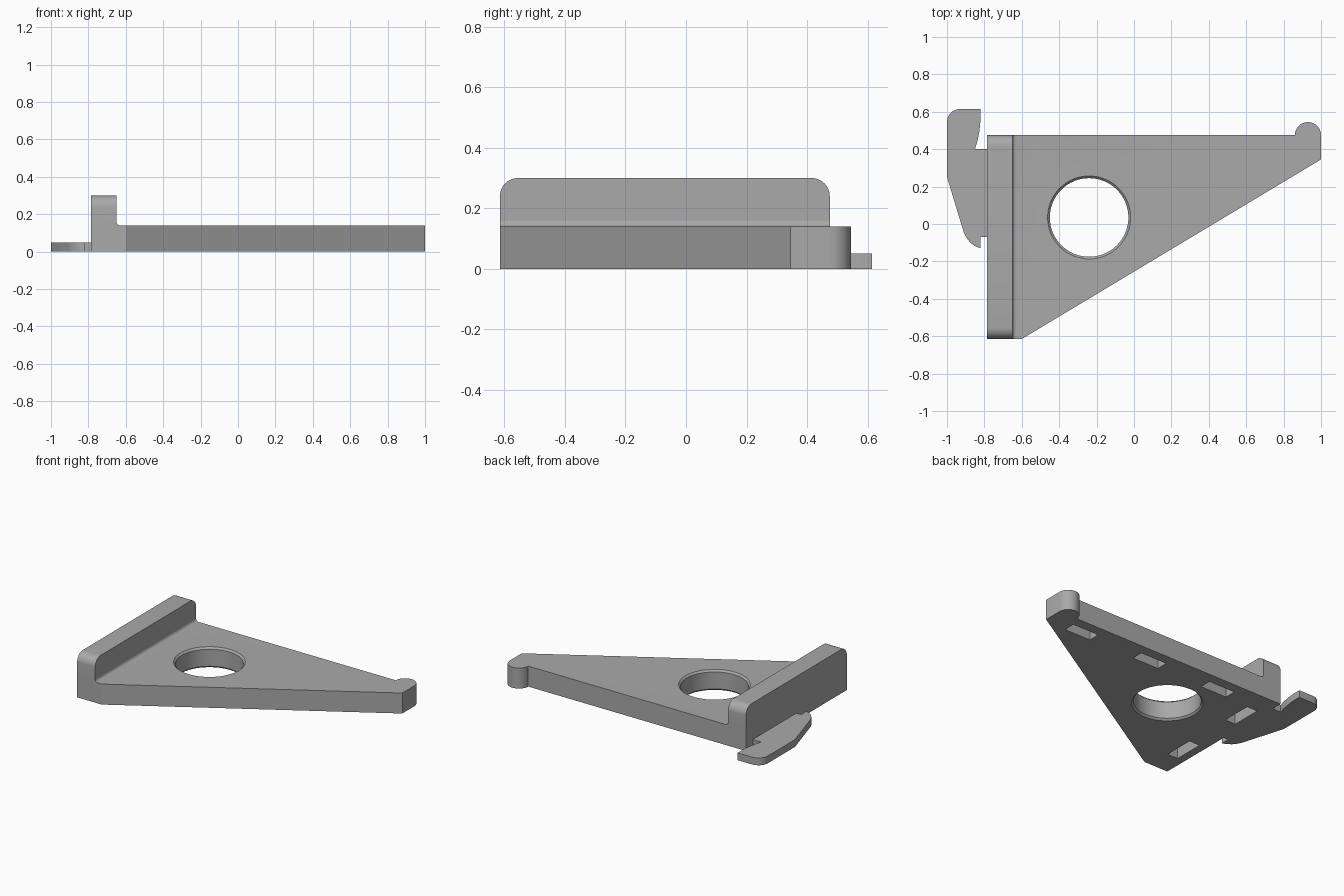
import bpy, bmesh, math
from mathutils import Vector

cube = bpy.data.objects.get("Cube")
if cube:
    bpy.data.objects.remove(cube, do_unlink=True)

grey = bpy.data.materials.new("plain grey")
grey.use_nodes = True
COLOUR = (0.4, 0.4, 0.4, 1)
grey.diffuse_color = COLOUR
grey.node_tree.nodes["Principled BSDF"].inputs["Base Color"].default_value = COLOUR


def make(name, bm):
    bmesh.ops.recalc_face_normals(bm, faces=bm.faces)
    mesh = bpy.data.meshes.new(name)
    bm.to_mesh(mesh)
    bm.free()
    mesh.materials.append(grey)
    ob = bpy.data.objects.new(name, mesh)
    bpy.context.collection.objects.link(ob)
    return ob


def prism(name, points, sweep):
    """Extrude a closed 3D outline along a vector."""
    bm = bmesh.new()
    face = bm.faces.new([bm.verts.new(p) for p in points])
    out = bmesh.ops.extrude_face_region(bm, geom=[face])
    moved = [v for v in out["geom"] if isinstance(v, bmesh.types.BMVert)]
    bmesh.ops.translate(bm, verts=moved, vec=Vector(sweep))
    return make(name, bm)


def arc(cx, cy, r, start, end, n=8):
    """Points along an arc, angles in degrees."""
    angles = [math.radians(start + (end - start) * i / n) for i in range(n + 1)]
    return [(cx + r * math.cos(a), cy + r * math.sin(a)) for a in angles]


def box(name, x, y, w, d, z, h):
    corners = [(-w, -d), (w, -d), (w, d), (-w, d)]
    return prism(name, [(x + a / 2, y + b / 2, z) for a, b in corners], (0, 0, h))


def cut_or_join(target, other, operation):
    """Apply a boolean and discard the helper."""
    mod = target.modifiers.new("boolean", "BOOLEAN")
    mod.operation, mod.solver, mod.object = operation, "EXACT", other
    graph = bpy.context.evaluated_depsgraph_get()
    mesh = bpy.data.meshes.new_from_object(target.evaluated_get(graph))
    target.modifiers.clear()
    target.data = mesh
    bpy.data.objects.remove(other, do_unlink=True)


LEFT, INNER, FRONT, BACK = -0.785, -0.65, -0.615, 0.475
THICK, TOP = 0.14, 0.3

# Triangular plate with the rounded knob at its tip
outline = [(LEFT, FRONT), (-0.6, FRONT), (1, 0.345)]
outline += arc(0.93, BACK, 0.07, 0, 180, 16) + [(LEFT, BACK)]
plate = prism("bracket_plate", [(x, y, 0) for x, y in outline], (0, 0, THICK))

# Upright wall with rounded ends
r = 0.06
side = [(FRONT, 0), (BACK, 0)]
side += arc(BACK - r, TOP - r, r, 0, 90) + arc(FRONT + r, TOP - r, r, 90, 180)
wall = prism("wall", [(LEFT, y, z) for y, z in side], (INNER - LEFT, 0, 0))
cut_or_join(plate, wall, "UNION")

# Fillet where the wall meets the plate
f = 0.02
curve = arc(INNER + f, THICK + f, f, 180, 270, 6)
section = curve + [(INNER + f, THICK - f), (INNER - f, THICK - f), (INNER - f, THICK + f)]
fillet = prism("fillet", [(x, FRONT, z) for x, z in section], (0, BACK - FRONT, 0))
cut_or_join(plate, fillet, "UNION")

# Round hole, chamfered at both rims
bm = bmesh.new()
rings = []
for z, radius in ((-0.02, 0.242), (0.012, 0.21), (THICK - 0.012, 0.21), (THICK + 0.02, 0.242)):
    rings.append([bm.verts.new((x, y, z)) for x, y in arc(-0.24, 0.035, radius, 0, 360, 64)[:-1]])
for low, high in zip(rings, rings[1:]):
    for i in range(64):
        j = (i + 1) % 64
        bm.faces.new((low[i], low[j], high[j], high[i]))
bm.faces.new(rings[0])
bm.faces.new(rings[-1])
cut_or_join(plate, make("hole_cutter", bm), "DIFFERENCE")

# Blind slots in the underside, along the back edge and under the wall
slots = [(x, 0.365, 0.2, 0.08) for x in (0.73, 0.18, -0.37)]
slots += [(-0.69, y, 0.08, 0.21) for y in (0.21, -0.345)]
for x, y, w, d in slots:
    cut_or_join(plate, box("slot_cutter", x, y, w, d, -0.05, 0.15), "DIFFERENCE")

# Thin hooked clip beside the wall
hook = [(LEFT, -0.07), (LEFT, 0.4), (-0.85, 0.4)]
hook += [(-0.838, 0.44), (-0.826, 0.5), (-0.82, 0.56), (-0.82, 0.615)]
hook += arc(-0.93, 0.545, 0.07, 90, 180)
hook += [(-1, 0.26), (-0.995, 0.235), (-0.91, -0.045), (-0.895, -0.075)]
hook += [(-0.875, -0.1), (-0.85, -0.118), (-0.82, -0.13), (-0.82, -0.07)]
clip = prism("side_clip", [(x, y, 0) for x, y in hook], (0, 0, 0.05))

for ob in (plate, clip):
    bpy.ops.object.select_all(action="DESELECT")
    ob.select_set(True)
    bpy.context.view_layer.objects.active = ob
    bpy.ops.object.shade_smooth_by_angle(angle=math.radians(30))
